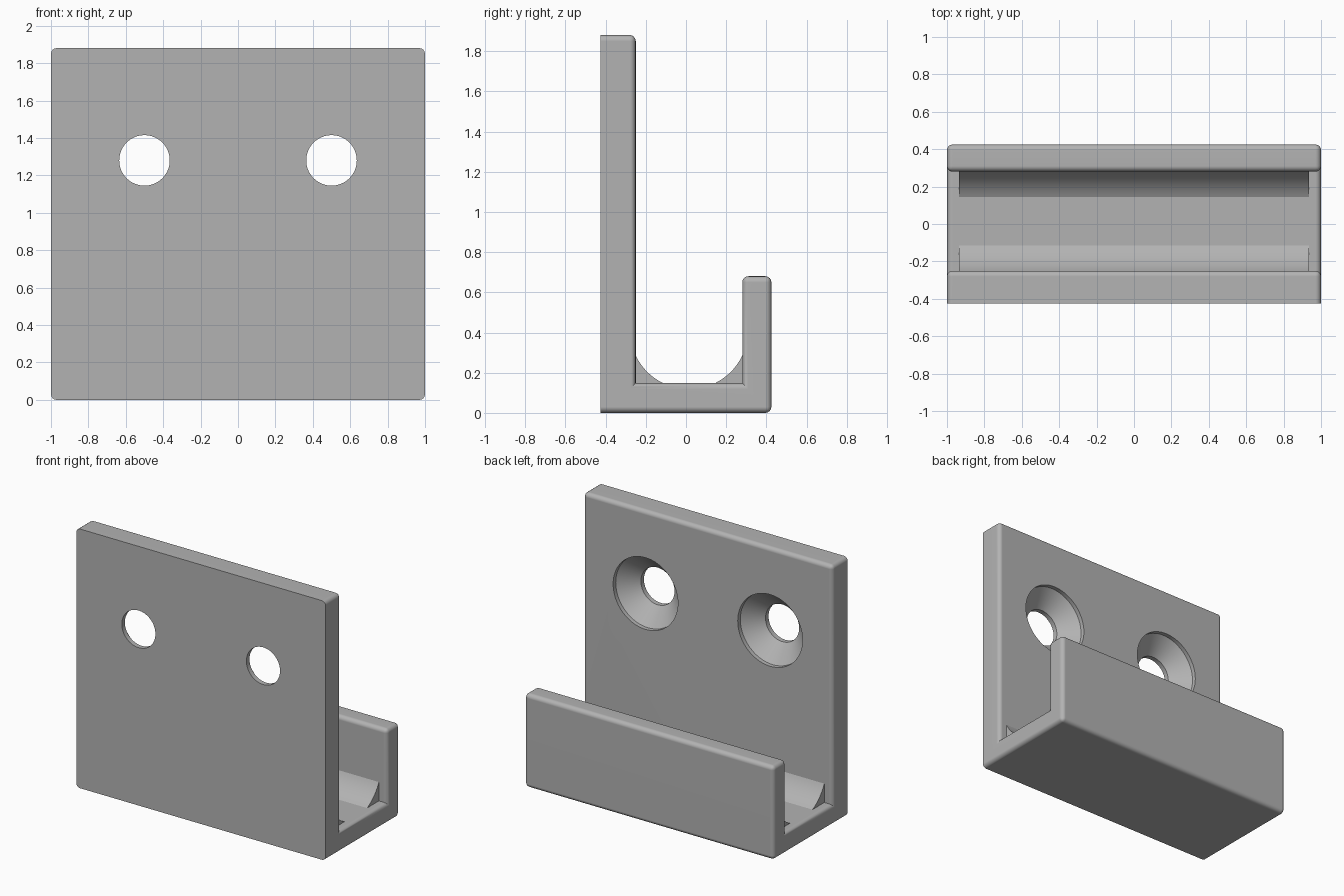
import bpy, bmesh, math
from mathutils import Matrix

cube = bpy.data.objects.get("Cube")
if cube:
    bpy.data.objects.remove(cube, do_unlink=True)

grey = bpy.data.materials.new("plain_grey")
grey.use_nodes = True
colour = (0.45, 0.45, 0.45, 1)
grey.diffuse_color = colour
grey.node_tree.nodes["Principled BSDF"].inputs["Base Color"].default_value = colour

# Main dimensions
WALL, PLATE, LIP, FRONT = -0.425, -0.25, 0.28, 0.425
FLOOR, LIP_TOP, TOP = 0.148, 0.68, 1.88
RADIUS = 0.03


def make_object(name, bm):
    bmesh.ops.recalc_face_normals(bm, faces=bm.faces)
    mesh = bpy.data.meshes.new(name)
    bm.to_mesh(mesh)
    bm.free()
    mesh.materials.append(grey)
    obj = bpy.data.objects.new(name, mesh)
    bpy.context.collection.objects.link(obj)
    return obj


def extrude_profile(points, half_width):
    """Sweep a (y, z) outline along x, centred on x = 0."""
    bm = bmesh.new()
    face = bm.faces.new([bm.verts.new((-half_width, y, z)) for y, z in points])
    swept = bmesh.ops.extrude_face_region(bm, geom=[face])["geom"]
    verts = [v for v in swept if isinstance(v, bmesh.types.BMVert)]
    bmesh.ops.translate(bm, verts=verts, vec=(2 * half_width, 0, 0))
    bmesh.ops.recalc_face_normals(bm, faces=bm.faces)
    return bm


def smooth(obj):
    bpy.ops.object.select_all(action="DESELECT")
    obj.select_set(True)
    bpy.context.view_layer.objects.active = obj
    bpy.ops.object.shade_smooth_by_angle(angle=math.radians(30))


# J-shaped hook body: rounded everywhere except the wall face and inner corners
bm = extrude_profile([(WALL, 0), (FRONT, 0), (FRONT, LIP_TOP), (LIP, LIP_TOP),
                      (LIP, FLOOR), (PLATE, FLOOR), (PLATE, TOP), (WALL, TOP)], 1)


def is_rounded(edge):
    on_wall = all(abs(v.co.y - WALL) < 1e-4 for v in edge.verts)
    return edge.is_convex and not on_wall


bmesh.ops.bevel(bm, geom=[e for e in bm.edges if is_rounded(e)], offset=RADIUS,
                offset_type="OFFSET", segments=4, profile=0.5, affect="EDGES",
                clamp_overlap=True)
body = make_object("hook_body", bm)

# Countersunk screw holes: (radius, y) rings of a turned cutter
rings = [(0.135, WALL - 0.1), (0.135, PLATE - 0.14), (0.26, PLATE - 0.03),
         (0.26, PLATE + 0.1)]
SIDES = 64
bm = bmesh.new()
for x in (-0.5, 0.5):
    loops = []
    for r, y in rings:
        angles = [2 * math.pi * i / SIDES for i in range(SIDES)]
        loops.append([bm.verts.new((x + r * math.cos(a), y, 1.28 + r * math.sin(a)))
                      for a in angles])
    for a, b in zip(loops, loops[1:]):
        for i in range(SIDES):
            j = (i + 1) % SIDES
            bm.faces.new((a[i], a[j], b[j], b[i]))
    bm.faces.new(loops[0])
    bm.faces.new(loops[-1])
cutter = make_object("screw_hole_cutter", bm)
cutter.hide_render = True

cut = body.modifiers.new("screw_holes", "BOOLEAN")
cut.operation = "DIFFERENCE"
cut.solver = "EXACT"
cut.object = cutter
bpy.context.view_layer.objects.active = body
bpy.ops.object.modifier_apply(modifier=cut.name)
bpy.data.objects.remove(cutter, do_unlink=True)
smooth(body)
body.modifiers.new("even_shading", "WEIGHTED_NORMAL").keep_sharp = True

# Curved cradle strips in the two inner corners, following one circle
MID, CENTRE_Z, CRADLE = (PLATE + LIP) / 2, 0.412, 0.294
start = math.acos((LIP - MID) / CRADLE)
end = math.asin((CENTRE_Z - FLOOR) / CRADLE)
STEPS = 12
for name, side, wall in (("plate_fillet", -1, PLATE), ("lip_fillet", 1, LIP)):
    arc = []
    for i in range(STEPS + 1):
        a = start + (end - start) * i / STEPS
        arc.append((MID + side * CRADLE * math.cos(a), CENTRE_Z - CRADLE * math.sin(a)))
    sunk = 0.02
    outline = arc + [(arc[-1][0], FLOOR - sunk), (wall + side * sunk, FLOOR - sunk),
                     (wall + side * sunk, arc[0][1])]
    smooth(make_object(name, extrude_profile(outline, 0.935)))
